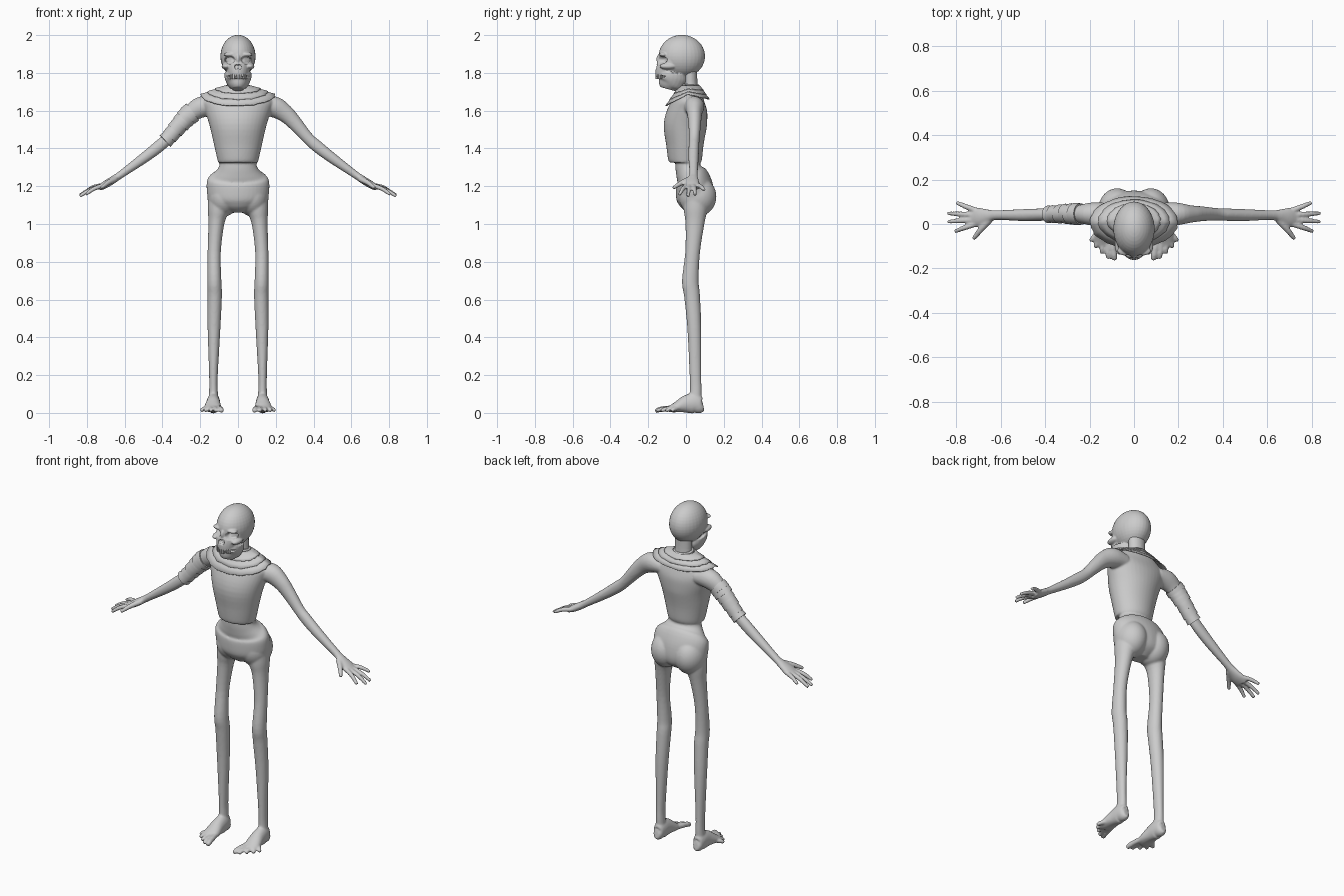
import bpy, bmesh, math, random
from mathutils import Vector, Matrix

if "Cube" in bpy.data.objects:
    bpy.data.objects.remove(bpy.data.objects["Cube"])

random.seed(4)
X, Y = Vector((1, 0, 0)), Vector((0, 1, 0))


def new_object(name, bm):
    bmesh.ops.recalc_face_normals(bm, faces=bm.faces[:])
    me = bpy.data.meshes.new(name)
    bm.to_mesh(me)
    bm.free()
    for p in me.polygons:
        p.use_smooth = True
    ob = bpy.data.objects.new(name, me)
    bpy.context.collection.objects.link(ob)
    return ob


def spline(secs, steps=4):
    """Catmull-Rom interpolation of (x, y, z, a, b) sections."""
    p = [secs[0]] + list(secs) + [secs[-1]]
    out = []
    for i in range(1, len(p) - 2):
        for k in range(steps):
            t = k / steps
            out.append([0.5 * (2 * b + (c - a) * t + (2 * a - 5 * b + 4 * c - d) * t * t
                               + (3 * b - a - 3 * c + d) * t ** 3)
                        for a, b, c, d in zip(p[i - 1], p[i], p[i + 1], p[i + 2])])
    return out + [list(secs[-1])]


def loft(bm, secs, u, side=1, n=24):
    """Closed tube of elliptical sections; u is the direction of radius a."""
    pts = spline(secs)
    cen = [Vector((side * q[0], q[1], q[2])) for q in pts]
    rings = []
    for i, q in enumerate(pts):
        t = (cen[min(i + 1, len(cen) - 1)] - cen[max(i - 1, 0)]).normalized()
        v = t.cross(u).normalized()
        w = v.cross(t)
        rings.append([bm.verts.new(cen[i] + w * max(q[3], .003) * math.cos(f) + v * max(q[4], .003) * math.sin(f))
                      for f in (2 * math.pi * k / n for k in range(n))])
    for r, s in zip(rings, rings[1:]):
        for k in range(n):
            bm.faces.new((r[k], r[(k + 1) % n], s[(k + 1) % n], s[k]))
    bm.faces.new(rings[0])
    bm.faces.new(rings[-1])


def ball(bm, c, r):
    bmesh.ops.create_uvsphere(bm, u_segments=32, v_segments=20, radius=1,
                              matrix=Matrix.Translation(c) @ Matrix.Diagonal((*r, 1)))


def apply_mod(ob, kind, **kw):
    bpy.context.view_layer.objects.active = ob
    m = ob.modifiers.new(kind, kind)
    for k, v in kw.items():
        setattr(m, k, v)
    bpy.ops.object.modifier_apply(modifier=m.name)


def fuse(ob, voxel, smooth):
    apply_mod(ob, 'REMESH', mode='VOXEL', voxel_size=voxel, use_smooth_shade=True)
    apply_mod(ob, 'SMOOTH', factor=0.5, iterations=smooth)


# Torso, pelvis and neck
bm = bmesh.new()
loft(bm, [(0, -.005, 1.325, .105, .083), (0, -.005, 1.345, .11, .09), (0, -.006, 1.42, .127, .099),
          (0, -.004, 1.52, .15, .114), (0, .01, 1.60, .175, .105), (0, .02, 1.65, .185, .085),
          (0, .03, 1.69, .13, .06), (0, .03, 1.71, .06, .045)], X, n=40)
loft(bm, [(0, .01, 1.36, .09, .065), (0, .01, 1.305, .1, .066), (0, .02, 1.27, .125, .075),
          (0, .035, 1.24, .16, .09), (0, .045, 1.19, .166, .1), (0, .05, 1.13, .155, .1),
          (0, .05, 1.09, .11, .08), (0, .05, 1.06, .04, .04)], X, n=40)
loft(bm, [(0, .035, 1.67, .06, .045), (0, .025, 1.73, .05, .037), (0, .02, 1.82, .05, .04)], X)

# Limbs, hands and feet
arm = [(.12, .04, 1.62, .055, .045), (.19, .045, 1.62, .052, .056), (.25, .045, 1.585, .04, .047),
       (.30, .046, 1.535, .034, .039), (.37, .044, 1.455, .028, .031), (.42, .042, 1.41, .028, .032),
       (.50, .04, 1.348, .027, .028), (.62, .04, 1.262, .022, .02), (.66, .036, 1.235, .031, .02),
       (.70, .031, 1.21, .043, .02), (.735, .028, 1.19, .04, .015)]
leg = [(.09, .052, 1.14, .07, .07), (.105, .05, 1.07, .056, .062), (.115, .047, 1.0, .042, .05),
       (.126, .035, .85, .035, .039), (.125, .023, .70, .037, .044), (.123, .032, .62, .038, .042),
       (.127, .044, .45, .034, .037), (.13, .05, .2, .023, .031), (.13, .052, .12, .023, .031),
       (.13, .05, .06, .027, .032)]
foot = [(.13, .092, .036, .018, .025), (.13, .075, .035, .029, .039), (.13, .045, .05, .035, .055),
        (.131, 0, .046, .038, .047), (.133, -.04, .034, .044, .032), (.134, -.07, .024, .045, .022),
        (.128, -.09, .02, .038, .015)]
# base y, tip x, tip y
fingers = [(.062, .80, .097), (.041, .838, .048), (.02, .838, .01), (.0, .807, -.034)]
# base x, base y, tip x, tip y, radius
toes = [(.103, -.07, .086, -.162, .015), (.122, -.07, .116, -.156, .012), (.138, -.065, .146, -.132, .012),
        (.152, -.055, .175, -.106, .012), (.163, -.04, .196, -.076, .012)]
for s in (1, -1):
    ball(bm, (s * .076, .062, 1.145), (.086, .099, .105))
    loft(bm, arm, Y, s)
    loft(bm, leg, X, s)
    loft(bm, foot, X, s)
    for y0, x1, y1 in fingers:
        z1 = 1.195 - (x1 - .735) * .48 + y1 * .15
        loft(bm, [(.71, y0, 1.205, .0125, .0125),
                  ((.72 + x1) / 2, (y0 + y1) / 2, (1.205 + z1) / 2 + .006, .012, .012),
                  (x1, y1, z1, .009, .009)], Y, s, 12)
    loft(bm, [(.65, .02, 1.238, .017, .016), (.69, -.025, 1.217, .014, .014),
              (.724, -.068, 1.19, .0095, .0095)], X, s, 12)
    for x0, y0, x1, y1, r in toes:
        loft(bm, [(x0, y0, .026, r, r), (x0 * .3 + x1 * .7, y0 * .3 + y1 * .7, .019, r, r),
                  (x1, y1, .009, r * .75, r * .75)], X, s, 12)
body = new_object("body", bm)
fuse(body, .006, 4)

# Skull: cranium, upper face, jaw, cheekbones, brows, nose bridge
bm = bmesh.new()
ball(bm, (0, -.022, 1.888), (.093, .123, .113))
loft(bm, [(0, -.06, 1.90, .075, .075), (0, -.072, 1.85, .08, .073), (0, -.088, 1.82, .064, .073),
          (0, -.095, 1.79, .056, .068), (0, -.095, 1.775, .05, .06)], X)
loft(bm, [(0, -.068, 1.80, .073, .073), (0, -.073, 1.775, .071, .085), (0, -.08, 1.75, .062, .076),
          (0, -.09, 1.73, .047, .058), (0, -.095, 1.714, .032, .042)], X)
for s in (1, -1):
    ball(bm, (s * .062, -.095, 1.835), (.025, .045, .017))
    ball(bm, (s * .042, -.12, 1.897), (.034, .022, .012))
ball(bm, (0, -.135, 1.872), (.013, .022, .03))
skull = new_object("skull", bm)
fuse(skull, .004, 4)

# Eye sockets, nose hole and mouth slit pressed into the face: x, z, radii, depth
pits = [(-.043, 1.868, .028, .021, .03), (.043, 1.868, .028, .021, .03),
        (-.008, 1.832, .009, .014, .025), (.008, 1.832, .009, .014, .025), (0, 1.781, .066, .009, .02)]
for v in skull.data.vertices:
    if v.co.y < -.07:
        for x, z, rx, rz, depth in pits:
            d = ((v.co.x - x) / rx) ** 2 + ((v.co.z - z) / rz) ** 2
            if d < 1:
                v.co.y += depth * min(1, 2.5 * (1 - d))
                break

# Teeth along the mouth
bm = bmesh.new()
for row, z in enumerate((1.788, 1.774)):
    for k in range(-4, 5):
        if row and k in (-1, 2):
            continue
        f = k * .22
        m = (Matrix.Translation((.05 * math.sin(f), -.098 - .058 * math.cos(f), z))
             @ Matrix.Rotation(f, 4, 'Z') @ Matrix.Diagonal((.009, .012, .014, 1)))
        bmesh.ops.create_cube(bm, size=1, matrix=m)
teeth = new_object("teeth", bm)
for p in teeth.data.polygons:
    p.use_smooth = False


# Layered collar with frayed edges
def collar_layer(name, s1, lift):
    bm = bmesh.new()
    n, rings = 56, []
    for j in range(5):
        ring = []
        for k in range(n):
            f = 2 * math.pi * k / n
            front, back = max(0, -math.sin(f)), max(0, math.sin(f))
            e = s1 * j / 4 + (random.uniform(-.025, .025) if j == 4 else 0)
            z = 1.722 - e * (.036 + .06 * front + .025 * back) + lift
            ring.append(bm.verts.new(((.062 + .135 * e) * math.cos(f),
                                      .02 - .012 * e + (.05 + .065 * e) * math.sin(f), z)))
        rings.append(ring)
    for r, q in zip(rings, rings[1:]):
        for k in range(n):
            bm.faces.new((r[k], r[(k + 1) % n], q[(k + 1) % n], q[k]))
    apply_mod(new_object(name, bm), 'SOLIDIFY', thickness=.006, offset=0)


collar_layer("collar_outer", 1.0, 0)
collar_layer("collar_middle", .72, .005)
collar_layer("collar_inner", .42, .01)

# Neck wraps
for i, z in enumerate((1.722, 1.735)):
    bpy.ops.mesh.primitive_torus_add(major_radius=.056 - .004 * i, minor_radius=.007, major_segments=40,
                                     minor_segments=10, location=(0, .022, z), rotation=(.15 - .25 * i, .06, 0))
    ob = bpy.context.object
    ob.name = "neck_wrap"
    ob.scale.y = .85
    bpy.ops.object.shade_smooth()

# Overlapping bandage bands on one upper arm
path = spline(arm, 10)
for i in range(6):
    band = path[18 + i * 4:18 + i * 4 + 6]
    bm = bmesh.new()
    loft(bm, [(x, y, z, a + g, b + g) for (x, y, z, a, b), g in zip(band[::2] + band[-1:], (.006, .009, .011, .012))],
         Vector((.2 * (-1) ** i, 1, 0)).normalized(), -1, 28)
    ob = new_object("arm_bandage", bm)
    bpy.context.view_layer.objects.active = ob
    bpy.ops.object.select_all(action='DESELECT')
    ob.select_set(True)
    bpy.ops.object.shade_smooth_by_angle(angle=.6)
